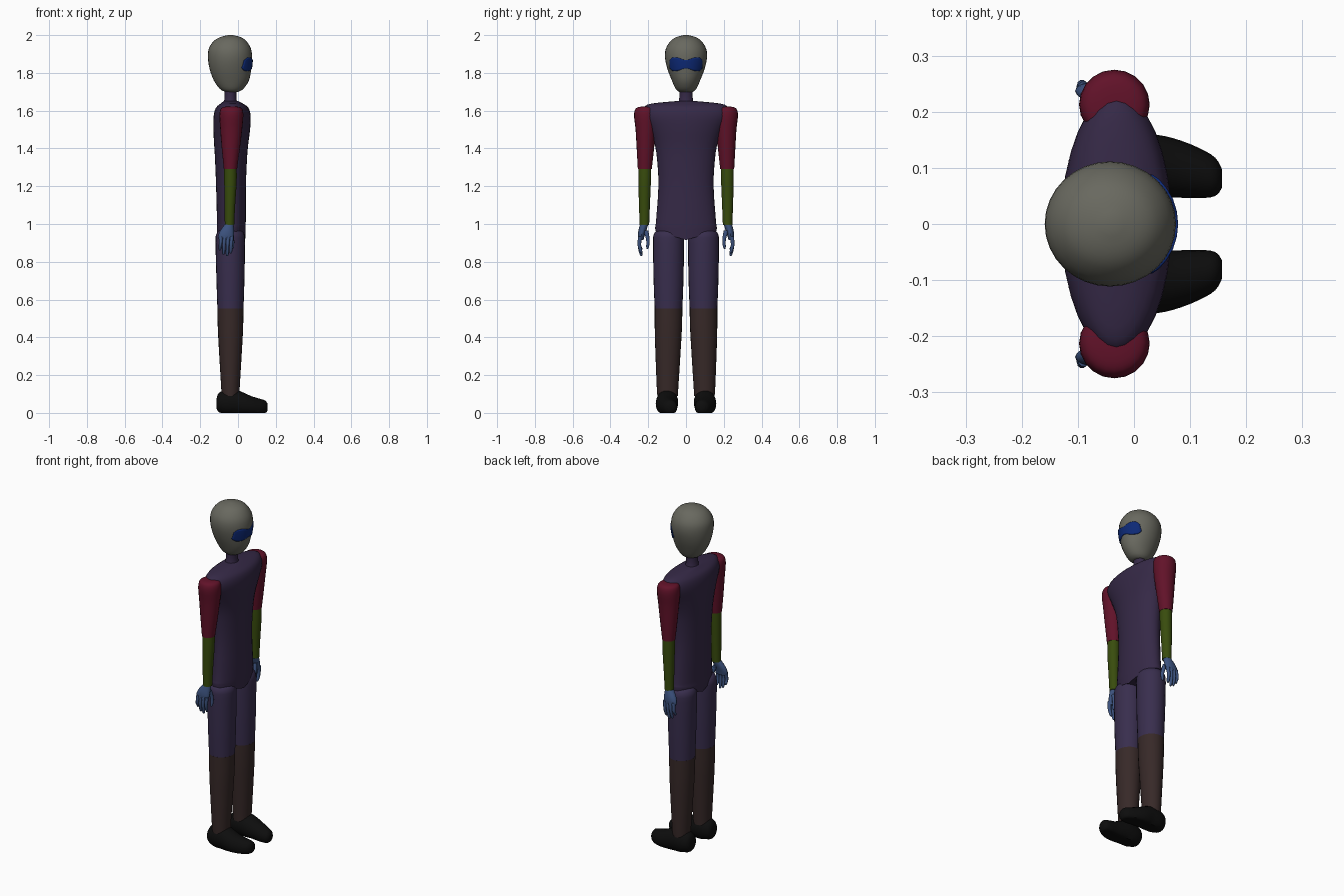
import bpy, bmesh, math
from mathutils import Vector
from mathutils.bvhtree import BVHTree

if "Cube" in bpy.data.objects:
    bpy.data.objects.remove(bpy.data.objects["Cube"], do_unlink=True)


def material(name, r, g, b):
    m = bpy.data.materials.new(name)
    m.use_nodes = True
    m.diffuse_color = (r, g, b, 1)
    node = next(n for n in m.node_tree.nodes if n.type == 'BSDF_PRINCIPLED')
    node.inputs["Base Color"].default_value = (r, g, b, 1)
    node.inputs["Roughness"].default_value = 0.8
    return m


GREY = material("warm grey", .14, .14, .115)
BLUE = material("visor blue", .004, .022, .18)
PURPLE = material("dark purple", .036, .022, .062)
VIOLET = material("trouser violet", .04, .027, .075)
RED = material("sleeve crimson", .12, .006, .022)
GREEN = material("forearm olive", .04, .072, .004)
STEEL = material("glove blue", .045, .085, .21)
BROWN = material("shin brown", .038, .022, .021)
BLACK = material("shoe black", .004, .004, .004)


def finish(name, bm, mat):
    bmesh.ops.recalc_face_normals(bm, faces=bm.faces)
    mesh = bpy.data.meshes.new(name)
    bm.to_mesh(mesh)
    bm.free()
    mesh.materials.append(mat)
    obj = bpy.data.objects.new(name, mesh)
    bpy.context.collection.objects.link(obj)
    bpy.ops.object.select_all(action='DESELECT')
    obj.select_set(True)
    bpy.context.view_layer.objects.active = obj
    bpy.ops.object.shade_smooth_by_angle(angle=math.radians(45))
    return obj


def smooth_rings(rings, steps=3):
    """Curve through the given rings (Catmull-Rom)."""
    rings = [Vector(r) for r in rings]
    out = []
    for i in range(len(rings) - 1):
        a, b = rings[i], rings[i + 1]
        p, q = rings[max(i - 1, 0)], rings[min(i + 2, len(rings) - 1)]
        for k in range(steps):
            t = k / steps
            out.append((2 * a + (b - p) * t + (2 * p - 5 * a + 4 * b - q) * t * t
                        + (3 * a - p - 3 * b + q) * t ** 3) / 2)
    return out + [rings[-1]]


def loft(name, rings, mat, sides=24, along_x=False, shape=None):
    """Rings are (position on axis, centre u, centre v, radius u, radius v)."""
    bm = bmesh.new()
    loops = []
    for t, cu, cv, ru, rv in smooth_rings(rings):
        loop = []
        for k in range(sides):
            a = math.tau * k / sides
            u, v = cu + ru * math.cos(a), cv + rv * math.sin(a)
            co = Vector((t, u, v)) if along_x else Vector((u, v, t))
            loop.append(bm.verts.new(shape(co) if shape else co))
        loops.append(loop)
    for lo, hi in zip(loops, loops[1:]):
        for k in range(sides):
            n = (k + 1) % sides
            bm.faces.new((lo[k], lo[n], hi[n], hi[k]))
    bm.faces.new(loops[0])
    bm.faces.new(loops[-1])
    return finish(name, bm, mat)


# Head and neck
head = loft("head", [
    (1.70, -.033, 0, .035, .037), (1.715, -.034, 0, .062, .054),
    (1.76, -.035, 0, .093, .075), (1.82, -.04, 0, .110, .098),
    (1.88, -.042, 0, .117, .111), (1.93, -.043, 0, .111, .106),
    (1.97, -.042, 0, .085, .08), (1.99, -.04, 0, .052, .05),
    (2.0, -.04, 0, .012, .012)], GREY, 32)
loft("neck", [(1.62, -.04, 0, .045, .05), (1.66, -.04, 0, .032, .036),
              (1.73, -.038, 0, .032, .036)], PURPLE)

# Visor plate wrapped on the face, pinched at the nose
tree = BVHTree.FromPolygons([v.co for v in head.data.vertices],
                            [p.vertices[:] for p in head.data.polygons])
bm = bmesh.new()
columns = []
for i in range(25):
    y = -.085 + .17 * i / 24
    s = abs(y) / .085
    half = .022 + .014 * math.sin(min(s / .65, 1) * math.pi / 2) ** 2
    if s > .75:
        half -= .018 * ((s - .75) / .25) ** 2
    column = []
    for j in range(9):
        z = 1.846 + half * (j / 4 - 1)
        hit = tree.ray_cast(Vector((1, y, z)), Vector((-1, 0, 0)))
        column.append(bm.verts.new(hit[0] + hit[1] * .004))
    columns.append(column)
for a, b in zip(columns, columns[1:]):
    for j in range(8):
        bm.faces.new((a[j], b[j], b[j + 1], a[j + 1]))
visor = finish("visor", bm, BLUE)
if visor.data.polygons[100].normal.x < 0:
    visor.data.flip_normals()
solid = visor.modifiers.new("thickness", 'SOLIDIFY')
solid.thickness = .006
solid.offset = -1


# Torso with a hem that dips in the middle
def hem(co):
    drop = max(0, min(1, (1.0 - co.z) / .085))
    return Vector((co.x, co.y, co.z + .3 * abs(co.y) * drop))


loft("torso", [
    (.915, -.036, 0, .074, .162), (.96, -.036, 0, .076, .163),
    (1.0, -.035, 0, .076, .160), (1.2, -.037, 0, .079, .146),
    (1.35, -.037, 0, .085, .154), (1.43, -.036, 0, .091, .168),
    (1.5, -.033, 0, .097, .195), (1.57, -.031, 0, .098, .232),
    (1.615, -.031, 0, .086, .225), (1.637, -.033, 0, .06, .185),
    (1.65, -.037, 0, .04, .06)], PURPLE, 32, shape=hem)

for side, tag in ((1, "left"), (-1, "right")):
    def limb(name, rings, mat, sides=20, **kw):
        loft(tag + "_" + name, [(t, u, v * side, ru, rv) for t, u, v, ru, rv in rings],
             mat, sides, **kw)

    # Arm
    limb("upper_arm", [
        (1.29, -.04, .218, .035, .037), (1.4, -.038, .215, .048, .046),
        (1.5, -.036, .213, .058, .054), (1.57, -.035, .213, .063, .062),
        (1.605, -.035, .212, .059, .058), (1.618, -.035, .21, .045, .045),
        (1.622, -.035, .21, .02, .02)], RED)
    limb("forearm", [
        (.995, -.045, .22, .025, .025), (1.1, -.043, .22, .028, .029),
        (1.22, -.04, .219, .033, .033), (1.295, -.04, .218, .033, .034)], GREEN)

    # Hand: palm, four fanned fingers and a thumb
    limb("palm", [
        (.915, -.065, .237, .034, .012), (.935, -.064, .237, .041, .017),
        (.965, -.058, .231, .036, .021), (1.0, -.046, .221, .023, .022)], STEEL, 16)
    for i, tip in enumerate((.86, .838, .83, .845)):
        x = -.093 + .019 * i
        limb("finger_%d" % (i + 1), [
            (tip, x - .003, .236, .004, .004), (tip + .012, x - .002, .239, .008, .008),
            (.89, x, .247, .009, .010), (.935, x + .003, .243, .010, .011)], STEEL, 10)
    limb("thumb", [
        (.868, -.030, .206, .004, .004), (.882, -.029, .203, .008, .008),
        (.92, -.030, .202, .010, .010), (.965, -.040, .213, .014, .014)], STEEL, 10)

    # Leg
    limb("thigh", [
        (.55, -.04, .0925, .069, .073), (.7, -.04, .0925, .074, .079),
        (.9, -.041, .0925, .078, .082), (.945, -.041, .0925, .074, .078),
        (.965, -.041, .0925, .058, .062), (.972, -.041, .0925, .03, .03)], VIOLET, 24)
    limb("shin", [
        (.09, -.04, .0975, .047, .054), (.15, -.04, .0975, .05, .058),
        (.35, -.04, .095, .062, .068), (.45, -.04, .0935, .067, .072),
        (.552, -.04, .0925, .0695, .0735)], BROWN, 24)

    # Shoe with a flat sole
    def sole(co):
        return Vector((co.x, co.y * side, max(co.z, 0)))

    loft(tag + "_shoe", [
        (-.113, .098, .05, .028, .028), (-.10, .099, .055, .045, .052),
        (-.06, .1, .055, .057, .066), (-.01, .1, .055, .059, .067),
        (.03, .102, .045, .058, .062), (.07, .1, .036, .053, .053),
        (.115, .091, .03, .045, .045), (.145, .084, .031, .034, .034),
        (.157, .081, .031, .016, .016)], BLACK, 20, along_x=True, shape=sole)
